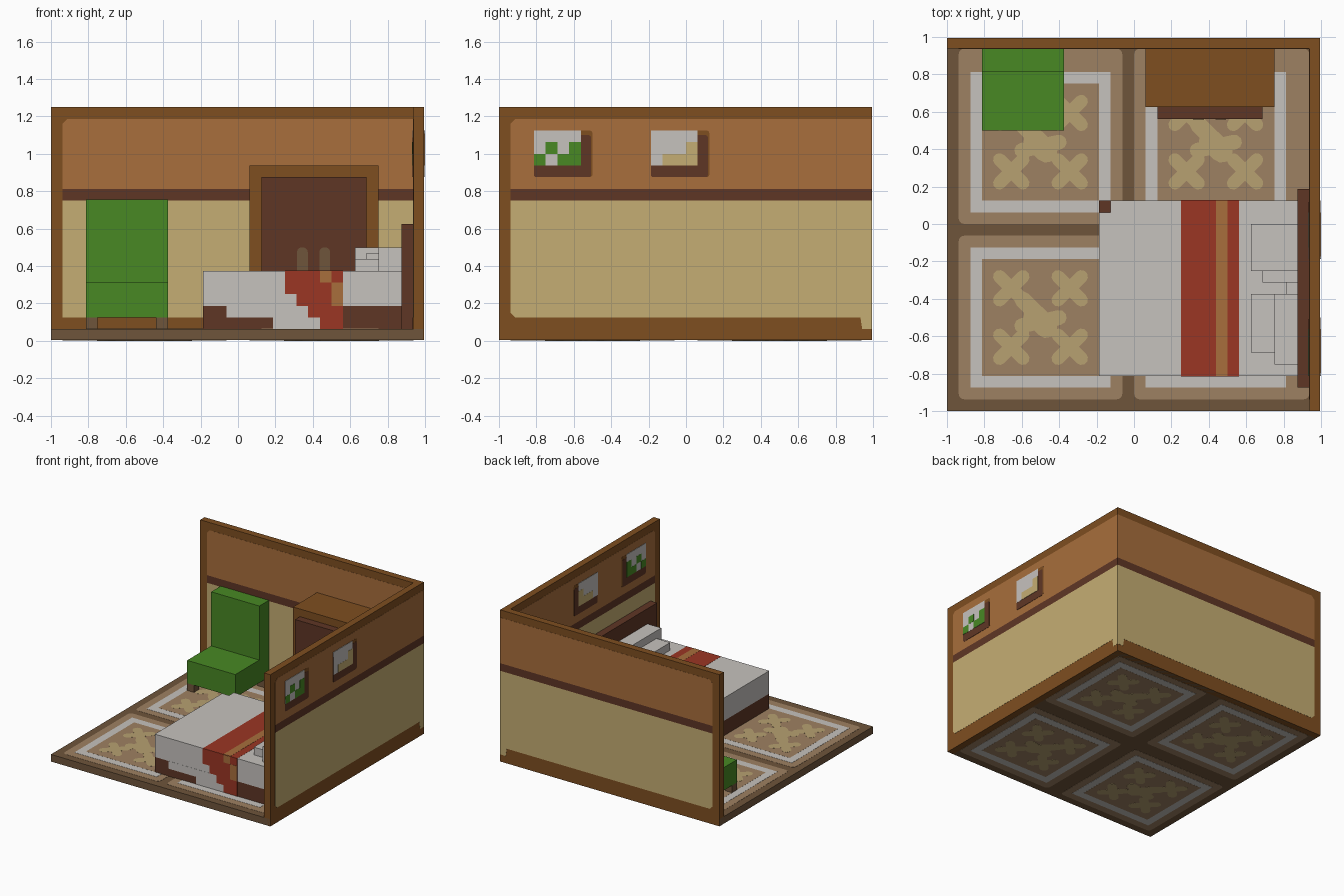
import bpy, bmesh, math
from mathutils import Vector

cube = bpy.data.objects.get("Cube")
if cube:
    bpy.data.objects.remove(cube, do_unlink=True)

P = 1 / 16          # basic grid unit
T = 0.0012          # thickness of one painted layer


def material(name, hex_code):
    rgb = [int(hex_code[i:i + 2], 16) / 255 for i in (0, 2, 4)]
    lin = [c / 12.92 if c < 0.04045 else ((c + 0.055) / 1.055) ** 2.4 for c in rgb]
    m = bpy.data.materials.new(name)
    m.use_nodes = True
    m.diffuse_color = (*lin, 1)
    m.node_tree.nodes["Principled BSDF"].inputs["Base Color"].default_value = (*lin, 1)
    return m


ORANGE = material("warm orange brown", "A86E3C")
CREAM = material("cream plaster", "C5AE73")
BROWN = material("wood brown", "7E4E20")
DARK = material("dark wood", "5F3625")
GREEN = material("chair green", "488824")
WHITE = material("linen white", "C6C2BE")
RED = material("blanket red", "9B3624")
GREY = material("grey brown", "6F553B")
TAN = material("carpet tan", "9E8162")
SAND = material("carpet sand", "B7A171")


def finish(name, bm, mat):
    bmesh.ops.recalc_face_normals(bm, faces=bm.faces[:])
    mesh = bpy.data.meshes.new(name)
    bm.to_mesh(mesh)
    bm.free()
    mesh.materials.append(mat)
    ob = bpy.data.objects.new(name, mesh)
    bpy.context.collection.objects.link(ob)
    return ob


def box(name, lo, hi, mat):
    bm = bmesh.new()
    bmesh.ops.create_cube(bm, size=1)
    for v in bm.verts:
        v.co = [l + (c + 0.5) * (h - l) for l, h, c in zip(lo, hi, v.co)]
    return finish(name, bm, mat)


def plate(name, outlines, mat, axis, level, depth):
    """Thin prisms from 2D outlines, standing on a plane normal to an axis."""
    bm = bmesh.new()
    for pts in outlines:
        verts = []
        for a, b in pts:
            co = [a, b]
            co.insert(axis, level)
            verts.append(bm.verts.new(co))
        face = bm.faces.new(verts)
        new = bmesh.ops.extrude_face_region(bm, geom=[face])["geom"]
        offset = Vector((0, 0, 0))
        offset[axis] = depth
        bmesh.ops.translate(bm, vec=offset,
                            verts=[g for g in new if isinstance(g, bmesh.types.BMVert)])
    return finish(name, bm, mat)


def rect(a0, b0, a1, b1, r=0):
    if not r:
        return [(a0, b0), (a1, b0), (a1, b1), (a0, b1)]
    pts = []
    for i, (a, b) in enumerate([(a1 - r, b1 - r), (a0 + r, b1 - r), (a0 + r, b0 + r), (a1 - r, b0 + r)]):
        for k in range(4):
            t = math.pi / 2 * (i + k / 3)
            pts.append((a + r * math.cos(t), b + r * math.sin(t)))
    return pts


def capsule(p, q, r):
    d = math.atan2(q[1] - p[1], q[0] - p[0])
    pts = []
    for c, start in ((q, d - math.pi / 2), (p, d + math.pi / 2)):
        for k in range(6):
            t = start + math.pi * k / 5
            pts.append((c[0] + r * math.cos(t), c[1] + r * math.sin(t)))
    return pts


# Floor slab with four carpet squares, painted above and below
box("floor", (-1, -1, 0.004), (0.99, 0.99, P), GREY)


def carpet(name, x, y, level, sign, wall_x=False, wall_y=False):
    tan = rect(x + P, y + P, x + (16 if wall_x else 15) * P, y + (16 if wall_y else 15) * P, 0.03)
    plate(name + "_field", [tan], TAN, 2, level, sign * T)
    band = rect(x + 2 * P, y + 2 * P, x + 14 * P, y + 14 * P)
    plate(name + "_band", [band], WHITE, 2, level, sign * 2 * T)
    middle = rect(x + 3 * P, y + 3 * P, x + 13 * P, y + 13 * P)
    plate(name + "_middle", [middle], TAN, 2, level, sign * 2.5 * T)
    strokes = [((6.5, 9.5), (8.5, 7.5), 0.045), ((6.4, 7.3), (9.6, 8.0), 0.04), ((7.5, 8.2), (8.5, 7.2), 0.06)]
    for u in (5.5, 10.5):
        for v in (5.5, 10.5):
            strokes += [((u - 1, v - s), (u + 1, v + s), 0.035) for s in (-1, 1)]
    shapes = [capsule((x + p[0] * P, y + p[1] * P), (x + q[0] * P, y + q[1] * P), r) for p, q, r in strokes]
    plate(name + "_flowers", shapes, SAND, 2, level, sign * 3 * T)


for i in (0, 1):
    for j in (0, 1):
        carpet(f"carpet_{i}{j}", -1 + i * 15 * P, -1 + j * 15 * P, P, 1, i == 1, j == 1)
        carpet(f"underside_{i}{j}", -1 + i, -1 + j, 0.004, -1)

# Walls: wooden cores with painted panels on both faces
box("back_wall", (-1, 15 * P, 0.004), (0.994, 0.994, 1.25), BROWN)
box("right_wall", (15 * P, -1, 0.004), (0.994, 0.994, 1.25), BROWN)


def wall_panels(name, axis, level, sign, end):
    a = -15 * P
    r = 0.025
    upper = [(a, 13 * P), (end, 13 * P), (end, 19 * P), (a + r, 19 * P), (a, 19 * P - r)]
    lower = [(a + r, 2 * P), (end - P, 2 * P), (end - P + 0.01, P), (end, P), (end, 12 * P), (a, 12 * P), (a, 2 * P + r)]
    if end < 0.95:
        lower = rect(a, 2 * P, end, 12 * P)
    plate(name + "_upper_panel", [upper], ORANGE, axis, level, sign * T)
    plate(name + "_rail", [rect(a, 12 * P, end, 13 * P)], DARK, axis, level, sign * T)
    plate(name + "_lower_panel", [lower], CREAM, axis, level, sign * T)


for axis, name in ((1, "back_wall"), (0, "right_wall")):
    wall_panels(name + "_outer", axis, 0.994, 1, 0.995)
    wall_panels(name + "_inner", axis, 15 * P, -1, 15 * P)

# Pictures on both faces of the right wall
for side, level, sign in (("outer", 0.994, 1), ("inner", 15 * P, -1)):
    for name, y, mat, patches in (
            ("leaf_picture", -13 * P, GREEN, [(0, 0, 1, 1), (2, 0, 4, 1), (3, 1, 4, 2), (1, 1, 2, 2)]),
            ("sand_picture", -3 * P, CREAM, [(1, 0, 4, 1), (3, 1, 4, 2)])):
        z = 15 * P
        name = f"{name}_{side}"
        plate(name + "_frame", [rect(y, z - P, y + 5 * P, z + 3 * P, 0.015)], BROWN, 0, level, sign * 2 * T)
        shade = rect(y, z - P, y + 5 * P - 0.008, z + 2.6 * P, 0.012)
        plate(name + "_shade", [shade], DARK, 0, level, sign * 3 * T)
        plate(name + "_canvas", [rect(y, z, y + 4 * P, z + 3 * P)], WHITE, 0, level, sign * 4 * T)
        plate(name + "_motif", [rect(y + p[0] * P, z + p[1] * P, y + p[2] * P, z + p[3] * P) for p in patches],
              mat, 0, level, sign * 5 * T)

# Chair
box("chair_seat", (-13 * P, 8 * P, 2 * P), (-6 * P, 13 * P, 5 * P), GREEN)
box("chair_back", (-13 * P, 13 * P, 2 * P), (-6 * P, 15 * P - 0.002, 12.1 * P), GREEN)
for x in (-13 * P, -7 * P):
    for y in (8 * P, 14 * P - 0.002):
        box("chair_leg", (x, y, P), (x + P, y + P, 2 * P), GREY)

# Wardrobe with a raised door and two handles
box("wardrobe", (P, 10 * P, P), (12 * P, 15 * P - 0.002, 15 * P), BROWN)
box("wardrobe_door", (2 * P, 9 * P, 2 * P), (11 * P, 10 * P, 14 * P), DARK)
plate("wardrobe_handles", [rect(x, 5 * P, x + 0.058, 8 * P, 0.025) for x in (0.315, 0.435)],
      GREY, 1, 9 * P, -0.003)

# Bed
X0, X1, Y0, Y1 = -3 * P, 14 * P, -13 * P, 2 * P
box("bed_base", (X0, Y0, P), (X1, Y1, 3 * P), DARK)
box("mattress", (X0 + P, Y0, 3 * P), (X1, Y1, 6 * P), WHITE)
box("mattress_foot", (X0, Y0, 3 * P), (X0 + P, Y1 - P, 6 * P), WHITE)
box("headboard", (X1, -14 * P, P), (15 * P - 0.002, 3 * P, 10 * P), DARK)
plate("blanket_band_top", [rect(4 * P, Y0, 9 * P, Y1)], RED, 2, 6 * P, T)
plate("blanket_stripe_top", [rect(7 * P, Y0, 8 * P, Y1)], ORANGE, 2, 6 * P, 2 * T)
drape = [(-1, 3), (-1, 2), (3, 2), (3, 1), (8, 1), (8, 3)]
band = [(4, 6), (4, 4), (5, 4), (5, 3), (6, 3), (6, 2), (7, 2), (7, 1), (9, 1), (9, 6)]
for side, y, sign in (("front", Y0, -1), ("back", Y1, 1)):
    plate("sheet_drape_" + side, [[(a * P, b * P) for a, b in drape]], WHITE, 1, y, sign * T)
    plate("blanket_band_" + side, [[(a * P, b * P) for a, b in band]], RED, 1, y, sign * 2 * T)
    plate("blanket_stripe_" + side, [rect(7 * P, 5 * P, 8 * P, 6 * P), rect(8 * P, 3 * P, 9 * P, 5 * P)],
          ORANGE, 1, y, sign * 3 * T)

# Pillows with stepped corners
for name, lo, hi in (
        ("back_pillow", (10, -4, 6), (14, 0, 8)),
        ("back_pillow_side", (11, -5, 6), (14, -4, 7.5)),
        ("front_pillow", (12, -12, 6), (14, -6, 8)),
        ("front_pillow_step", (10, -11, 6), (12, -6, 7)),
        ("pillow_tuck", (13, -6, 6), (14, -5, 7))):
    box(name, [c * P for c in lo], [c * P for c in hi], WHITE)
